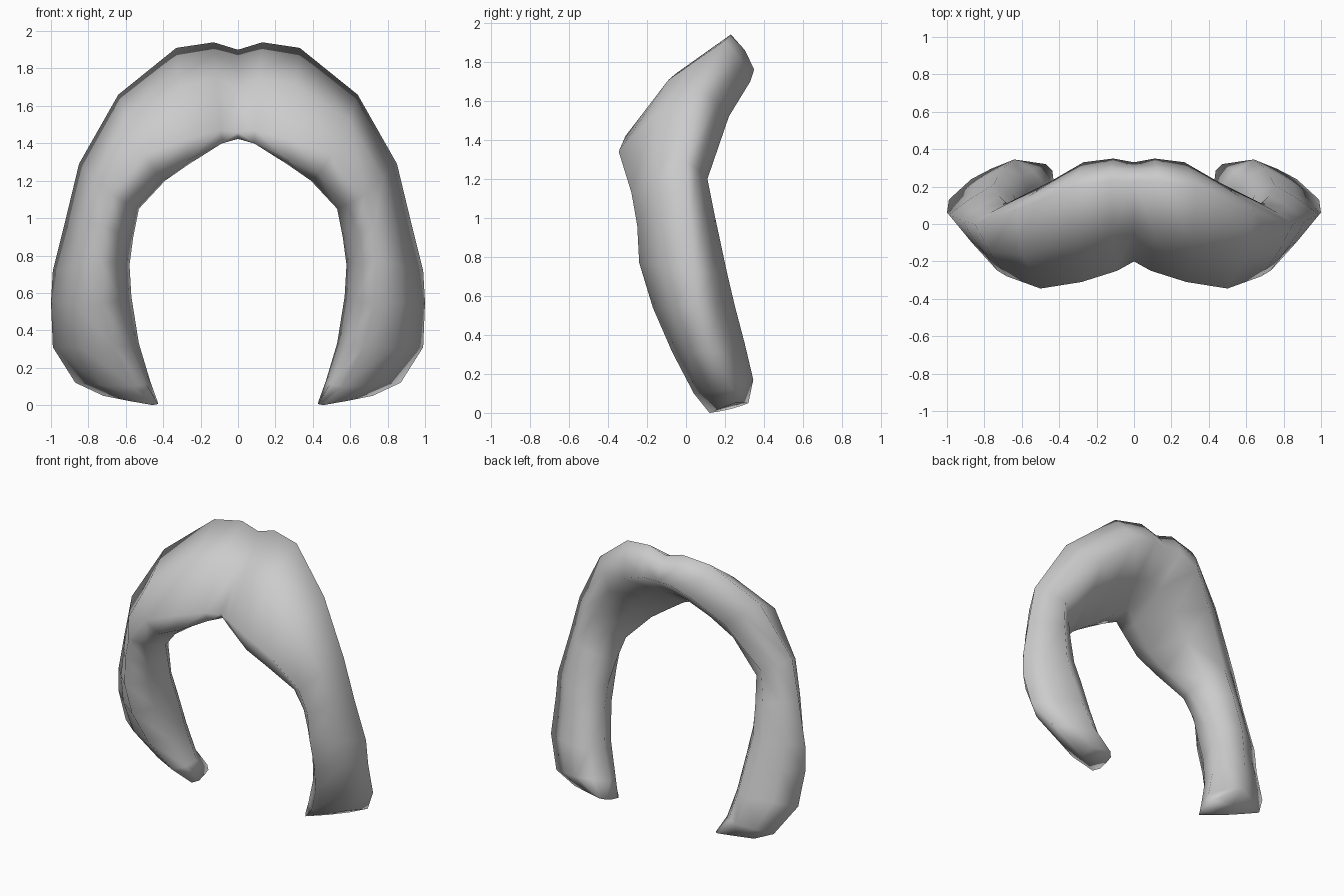
import bpy, bmesh
from mathutils import Vector

if "Cube" in bpy.data.objects:
    bpy.data.objects.remove(bpy.data.objects["Cube"])

# Cross-sections from crown to tip: outer, front, inner, back points (right half)
SECTIONS = [
    [(0, .23, 1.90), (0, -.20, 1.46), (0, -.05, 1.46), (0, .33, 1.75)],
    [(.13, .23, 1.94), (.09, -.25, 1.47), (.09, -.10, 1.41), (.11, .35, 1.76)],
    [(.33, .20, 1.91), (.28, -.31, 1.42), (.26, -.16, 1.29), (.27, .33, 1.70)],
    [(.64, .07, 1.66), (.50, -.345, 1.34), (.39, -.16, 1.20), (.46, .22, 1.52)],
    [(.85, 0, 1.29), (.68, -.28, 1.13), (.53, -.07, 1.05), (.68, .11, 1.20)],
    [(.92, .02, 1.00), (.73, -.25, .96), (.56, 0, .90), (.72, .15, 1.00)],
    [(.99, .05, .72), (.74, -.24, .77), (.58, .06, .75), (.75, .21, .72)],
    [(1.0, .06, .55), (.73, -.17, .54), (.57, .12, .58), (.73, .25, .55)],
    [(.99, .13, .31), (.67, -.07, .31), (.53, .17, .33), (.70, .30, .36)],
    [(.87, .24, .12), (.56, .04, .10), (.47, .20, .13), (.64, .345, .17)],
    [(.72, .25, .05), (.455, .12, 0), (.43, .23, .02), (.47, .32, .05)],
]
# Roundness of the front side per section, and of the other three sides
FRONT_BULGE = [1.5, 1.6, 1.5, 1.35, 1.1, 1.05, 1.03, 1.08, 1.15, 1.2, 1.1]
SIDE_BULGE = [1.2, 1.2, 1.05]


def ring_points(section, front):
    pts = [Vector(p) for p in section]
    mid = sum(pts, Vector()) / 4
    ring = []
    for i, p in enumerate(pts):
        half = (p + pts[(i + 1) % 4]) / 2
        ring += [p, mid + (half - mid) * ([front] + SIDE_BULGE)[i]]
    return ring


# Loft one half of the band
bm = bmesh.new()
rings = [[bm.verts.new(p) for p in ring_points(s, f)]
         for s, f in zip(SECTIONS, FRONT_BULGE)]
for a, b in zip(rings, rings[1:]):
    for i in range(8):
        j = (i + 1) % 8
        bm.faces.new((a[i], a[j], b[j], b[i]))

# Tip cap
bm.faces.new(rings[-1])

# Mirror to the other half and weld along the parting
for v in rings[0]:
    v.co.x = 0
geom = bm.verts[:] + bm.edges[:] + bm.faces[:]
bmesh.ops.mirror(bm, geom=geom, axis='X', merge_dist=0.0005)
bmesh.ops.recalc_face_normals(bm, faces=bm.faces[:])
for v in bm.verts:
    v.co.z = max(v.co.z, 0)
mesh = bpy.data.meshes.new("arched_band")
bm.to_mesh(mesh)
bm.free()
band = bpy.data.objects.new("arched_band", mesh)
bpy.context.collection.objects.link(band)

# Single grey colour
grey = bpy.data.materials.new("light_grey")
grey.diffuse_color = (0.6, 0.6, 0.6, 1)
grey.use_nodes = True
grey.node_tree.nodes["Principled BSDF"].inputs["Base Color"].default_value = grey.diffuse_color
mesh.materials.append(grey)

# Smooth surface all round
bpy.context.view_layer.objects.active = band
band.select_set(True)
bpy.ops.object.shade_smooth_by_angle(angle=2.2)
